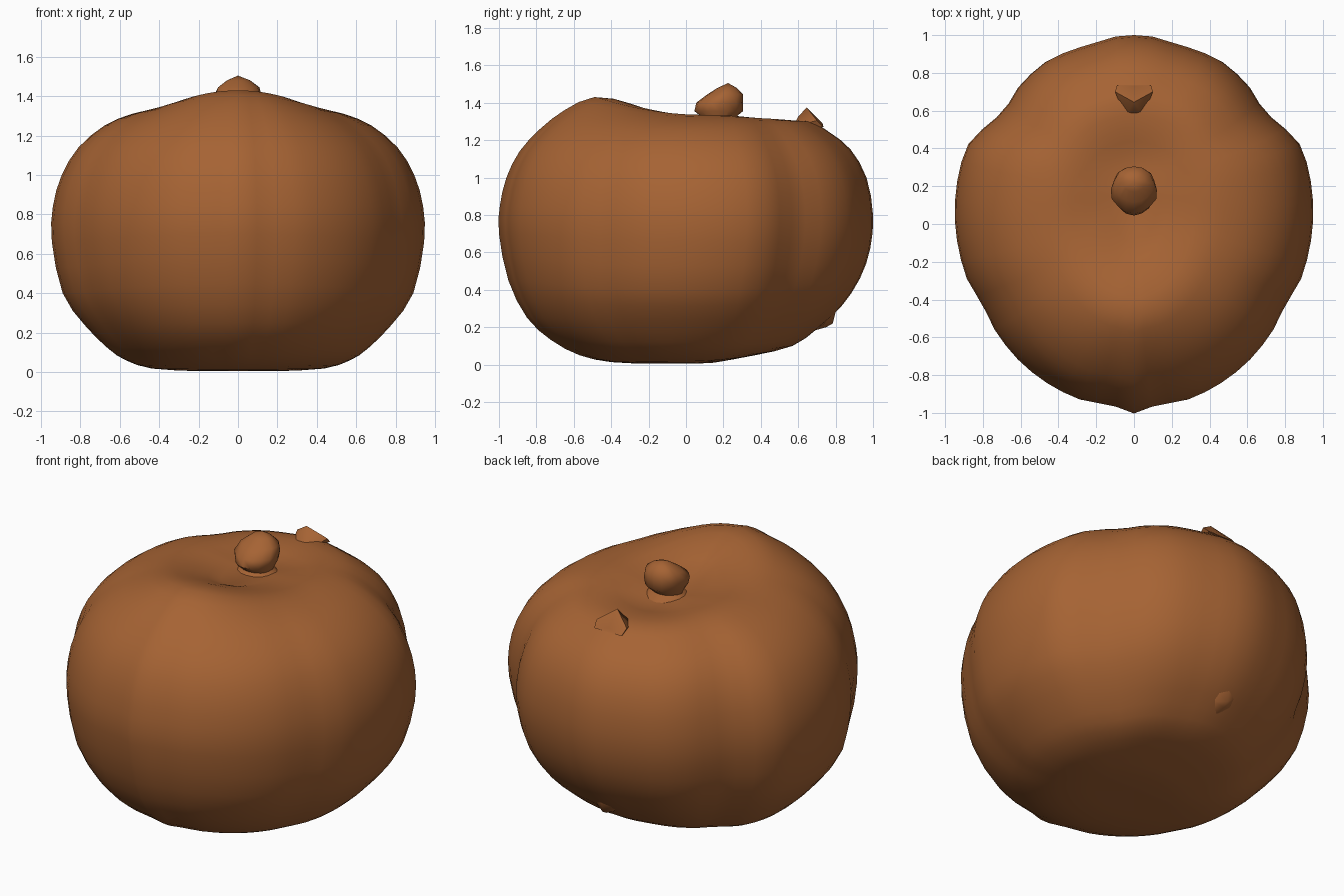
import bpy, bmesh, math

if "Cube" in bpy.data.objects:
    bpy.data.objects.remove(bpy.data.objects["Cube"])

skin = bpy.data.materials.new("warm_brown")
skin.diffuse_color = (0.38, 0.125, 0.034, 1)
skin.use_nodes = True
skin.node_tree.nodes["Principled BSDF"].inputs["Base Color"].default_value = skin.diffuse_color


def finish(name, bm, angle=60):
    bmesh.ops.recalc_face_normals(bm, faces=bm.faces)
    mesh = bpy.data.meshes.new(name)
    bm.to_mesh(mesh)
    bm.free()
    mesh.materials.append(skin)
    ob = bpy.data.objects.new(name, mesh)
    bpy.context.collection.objects.link(ob)
    bpy.ops.object.select_all(action='DESELECT')
    bpy.context.view_layer.objects.active = ob
    ob.select_set(True)
    bpy.ops.object.shade_smooth_by_angle(angle=math.radians(angle))
    return ob


def skin_rings(rings, start, end):
    """Bridge closed rings of points and close both ends with a pole."""
    bm = bmesh.new()
    loops = [[bm.verts.new(p) for p in ring] for ring in rings]
    n = len(loops[0])
    for a, b in zip(loops, loops[1:]):
        for i in range(n):
            j = (i + 1) % n
            bm.faces.new((a[i], a[j], b[j], b[i]))
    for pole, loop in ((start, loops[0]), (end, loops[-1])):
        if pole:
            v = bm.verts.new(pole)
            for i in range(n):
                bm.faces.new((v, loop[i], loop[(i + 1) % n]))
    return bm


def smooth_path(pts):
    """Insert one Catmull-Rom midpoint between neighbouring points."""
    out = []
    for i in range(len(pts) - 1):
        p0, p1 = pts[max(i - 1, 0)], pts[i]
        p2, p3 = pts[i + 1], pts[min(i + 2, len(pts) - 1)]
        out += [p1, tuple((9 * (b + c) - a - d) / 16 for a, b, c, d in zip(p0, p1, p2, p3))]
    return out + [pts[-1]]


# Body: meridian profiles at the front (y, z), back (y, z) and side (x, y, z)
front = [(-.2, .005), (-.4, .013), (-.57, .05), (-.72, .13), (-.85, .25),
         (-.95, .45), (-1, .7), (-.995, .85), (-.96, 1.0), (-.89, 1.14),
         (-.78, 1.26), (-.65, 1.36), (-.49, 1.43), (-.3, 1.395), (-.1, 1.31)]
back = [(.15, .01), (.37, .05), (.57, .1), (.7, .19), (.83, .31),
        (.93, .46), (.985, .62), (1, .8), (.965, 1.0), (.88, 1.15),
        (.77, 1.24), (.66, 1.3), (.5, 1.3), (.38, 1.28), (.28, 1.28)]
side = [(.22, 0, .005), (.44, 0, .018), (.57, 0, .06), (.66, 0, .12), (.78, 0, .24),
        (.89, 0, .4), (.945, .02, .66), (.94, .02, .84), (.895, .02, 1.0), (.81, .02, 1.14),
        (.68, .03, 1.25), (.54, .05, 1.31), (.4, .1, 1.335), (.26, .12, 1.32), (.13, .15, 1.30)]
# Lobing around the body: degrees from the front, radius factor
lobes = [(0, 1), (8, .96), (17, .976), (41, .97), (58, .96), (62, .945), (71, .98),
         (90, 1), (113, 1.017), (120, .98), (129, .93), (139, .97), (151, .99),
         (166, .98), (175, 1), (180, 1)]


def lobe(deg):
    for (a, u), (b, v) in zip(lobes, lobes[1:]):
        if a <= deg <= b:
            return u + (v - u) * (deg - a) / (b - a)


front, back, side = map(smooth_path, (front, back, side))
rings = []
for k, (f, b, s) in enumerate(zip(front, back, side)):
    fade = math.sin(math.pi * (k + 1) / (len(side) + 1)) ** 0.7
    ring = []
    for i in range(60):
        deg = i * 6
        a = math.radians(deg)
        m = 1 + (lobe(min(deg, 360 - deg)) - 1) * fade
        c = math.cos(a)
        y, z = f if c > 0 else b
        ring.append((s[0] * math.sin(a) * m,
                     s[1] + (y - s[1]) * abs(c) * m,
                     s[2] + (z - s[2]) * c * c))
    rings.append(ring)
finish("body", skin_rings(rings, (0, 0, .015), (0, .17, 1.29)), 80)

# Stem: stubby leaning knob flaring into the hollow (y, z, x radius, y radius)
stem = [(.17, 1.26, .16, .15), (.175, 1.31, .09, .075), (.175, 1.355, .11, .13),
        (.18, 1.40, .122, .125), (.21, 1.445, .105, .095), (.22, 1.48, .06, .05)]
rings = []
for k, (y, z, rx, ry) in enumerate(stem):
    ring = []
    for i in range(16):
        a = math.tau * i / 16
        lump = 1 + .05 * math.cos(5 * a + k)
        ring.append((rx * math.sin(a) * lump, y + ry * math.cos(a), z))
    rings.append(ring)
finish("stem", skin_rings(rings, None, (0, .225, 1.505)), 50)


# Small mirrored nubs on the centre line, as hulls of a few points
def nub(name, pts):
    bm = bmesh.new()
    for x, y, z in pts:
        for sx in ({x, -x}):
            bm.verts.new((sx, y, z))
    bmesh.ops.convex_hull(bm, input=bm.verts)
    finish(name, bm, 50)


nub("top_nub", [(0, .645, 1.375), (0, .6, 1.325), (.1, .7, 1.305),
                (.09, .735, 1.27), (0, .73, 1.29), (.05, .57, 1.27)])
nub("back_nub", [(0, .80, .28), (.08, .77, .28), (0, .785, .22), (0, .75, .2),
                 (0, .68, .18), (.05, .74, .22), (0, .72, .32)])
